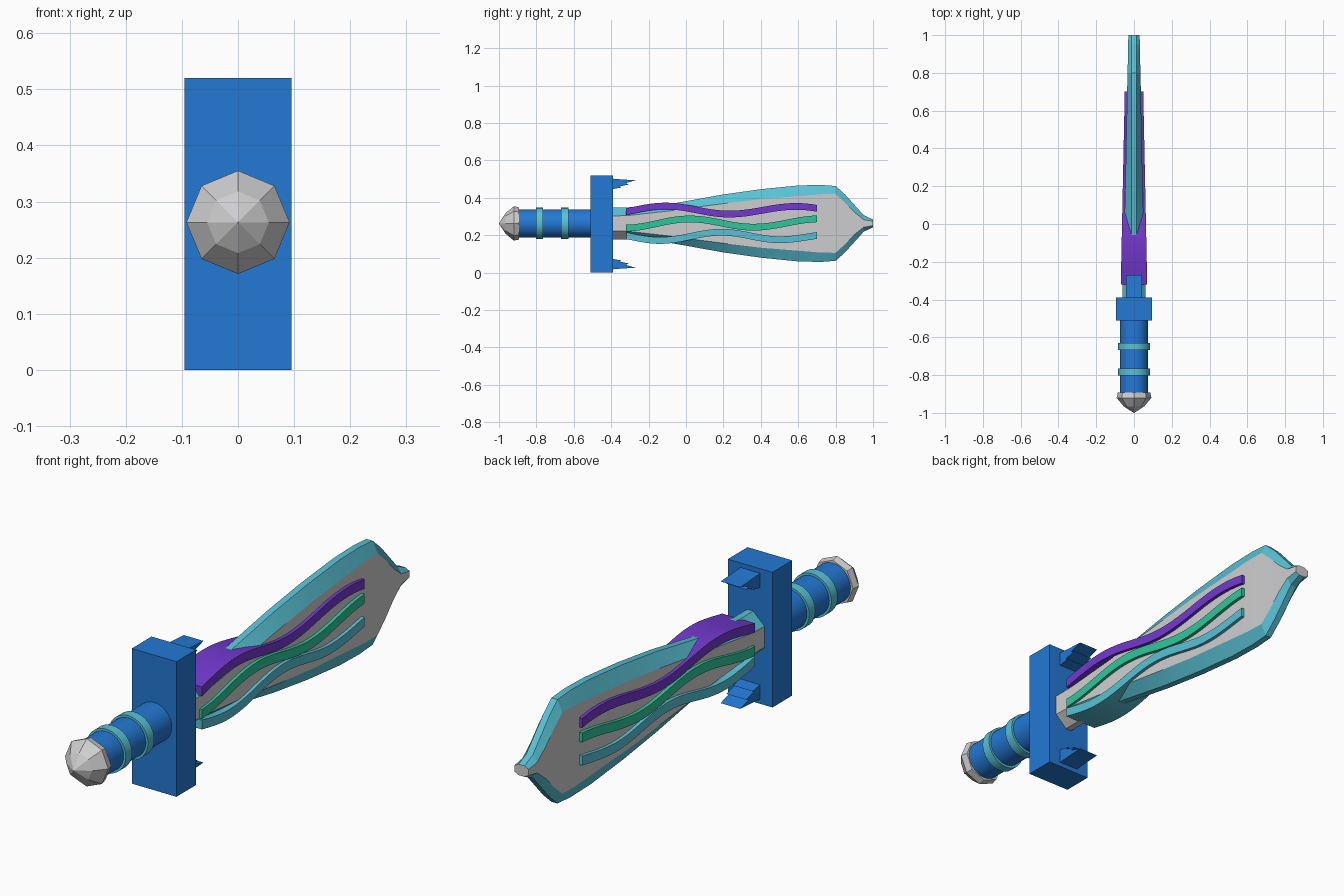
import bpy, bmesh, math
from mathutils import Vector

if "Cube" in bpy.data.objects:
    bpy.data.objects.remove(bpy.data.objects["Cube"])

CZ = 0.263  # height of the sword's axis


def mat(name, rgb):
    m = bpy.data.materials.new(name)
    m.diffuse_color = (*rgb, 1)
    m.use_nodes = True
    m.node_tree.nodes["Principled BSDF"].inputs["Base Color"].default_value = m.diffuse_color
    return m


BLUE = mat("blue", (0.017, 0.19, 0.66))
TEAL = mat("teal", (0.10, 0.54, 0.67))
GREY = mat("light grey", (0.62, 0.62, 0.63))
PURPLE = mat("purple", (0.17, 0.04, 0.62))
GREEN = mat("green", (0.03, 0.56, 0.33))


def loft(name, rings, mats, rule=None, smooth=None):
    """Skin closed rings of points, capping both ends; rule(seg, side) picks the material."""
    bm = bmesh.new()
    vs = [[bm.verts.new(p) for p in r] for r in rings]
    n = len(rings[0])
    for i in range(len(vs) - 1):
        for j in range(n):
            k = (j + 1) % n
            f = bm.faces.new((vs[i][j], vs[i][k], vs[i + 1][k], vs[i + 1][j]))
            f.material_index = rule(i, j) if rule else 0
    bm.faces.new(vs[0])
    bm.faces.new(vs[-1])
    bmesh.ops.recalc_face_normals(bm, faces=bm.faces)
    me = bpy.data.meshes.new(name)
    bm.to_mesh(me)
    bm.free()
    for m in mats:
        me.materials.append(m)
    ob = bpy.data.objects.new(name, me)
    bpy.context.collection.objects.link(ob)
    if smooth:
        bpy.ops.object.select_all(action='DESELECT')
        ob.select_set(True)
        bpy.context.view_layer.objects.active = ob
        bpy.ops.object.shade_smooth_by_angle(angle=math.radians(smooth))
    return ob


def lathe(name, profile, sides, m, smooth=None):
    """Turn (y, radius) pairs around the sword axis."""
    rings = [[(r * math.sin(2 * math.pi * j / sides), y, CZ + r * math.cos(2 * math.pi * j / sides))
              for j in range(sides)] for y, r in profile]
    return loft(name, rings, [m], smooth=smooth)


# Grip, bands and faceted pommel
lathe("grip", [(-0.91, 0.075), (-0.45, 0.075)], 32, BLUE, 40)
for i, y in enumerate((-0.783, -0.648)):
    lathe(f"grip_band_{i + 1}", [(y - 0.019, 0.084), (y + 0.019, 0.084)], 32, TEAL, 40)
lathe("pommel", [(-1.0, 0.001), (-0.965, 0.055), (-0.92, 0.092), (-0.893, 0.086)], 8, GREY)

# Guard block
loft("guard", [[(-0.095, y, 0), (0.095, y, 0), (0.095, y, 0.52), (-0.095, y, 0.52)]
               for y in (-0.51, -0.39)], [BLUE])

# Jagged prongs, mirrored above and below the blade
PRONG = [(-0.40, 0.503), (-0.34, 0.498), (-0.27, 0.494), (-0.325, 0.478),
         (-0.305, 0.472), (-0.355, 0.46), (-0.345, 0.455), (-0.40, 0.445)]
for name, flip in (("prong_top", False), ("prong_bottom", True)):
    loft(name, [[(x, y, 0.52 - z if flip else z) for y, z in PRONG]
                for x in (-0.042, 0.042)], [BLUE])

# Blade: (y, outer half height, half height of the flat, half thickness)
BLADE = [(-0.40, 0.086, 0.04, 0.062), (-0.31, 0.086, 0.042, 0.06), (-0.08, 0.105, 0.068, 0.053),
         (0.0, 0.119, 0.08, 0.051), (0.2, 0.155, 0.106, 0.046), (0.4, 0.183, 0.13, 0.042),
         (0.6, 0.203, 0.146, 0.038), (0.72, 0.206, 0.156, 0.036), (0.80, 0.2, 0.157, 0.034),
         (0.85, 0.155, 0.112, 0.033), (0.90, 0.1, 0.06, 0.032), (0.95, 0.044, 0.02, 0.031),
         (1.0, 0.021, 0.012, 0.03)]
rings = []
for y, h, g, t in BLADE:
    e = 0.013
    rings.append([(x, y, CZ + z) for x, z in
                  ((t, -g), (t, g), (e, h), (-e, h), (-t, g), (-t, -g), (-e, -h), (e, -h))])
# sides 0 and 4 are the grey flats; the lower edge by the guard is grey too
loft("blade", rings, [GREY, TEAL],
     lambda i, j: 0 if j in (0, 4) or (i == 0 and j in (5, 6, 7)) else 1, smooth=20)


def smooth_path(keys, steps=10):
    """Cosine-eased path through (y, z) turning points."""
    pts = [keys[0]]
    for (y0, z0), (y1, z1) in zip(keys, keys[1:]):
        for s in range(1, steps + 1):
            t = s / steps
            pts.append((y0 + (y1 - y0) * t, z0 + (z1 - z0) * (1 - math.cos(math.pi * t)) / 2))
    return pts


# Wavy inlays running right through the blade, tapering toward the tip
WAVES = [("wave_upper", PURPLE, [(-0.46, 0.31), (-0.11, 0.356), (0.23, 0.313), (0.59, 0.354), (0.92, 0.313)]),
         ("wave_middle", GREEN, [(-0.33, 0.238), (0.02, 0.287), (0.36, 0.243), (0.72, 0.288)]),
         ("wave_lower", TEAL, [(-0.46, 0.215), (-0.14, 0.172), (0.19, 0.216), (0.50, 0.176), (0.80, 0.206)])]
for name, m, keys in WAVES:
    path = [p for p in smooth_path(keys, 16) if -0.32 < p[0] < 0.70]
    full = smooth_path(keys, 200)
    ends = [min(full, key=lambda p: abs(p[0] - y)) for y in (-0.32, 0.70)]
    path = [ends[0]] + [p for p in path if -0.31 < p[0] < 0.69] + [ends[1]]
    rings = []
    for i, (y, z) in enumerate(path):
        w = 0.07 - 0.021 * (y + 0.32) / 1.02
        rings.append([(-w, y, z - 0.018), (w, y, z - 0.018), (w, y, z + 0.018), (-w, y, z + 0.018)])
    loft(name, rings, [m], smooth=30)
